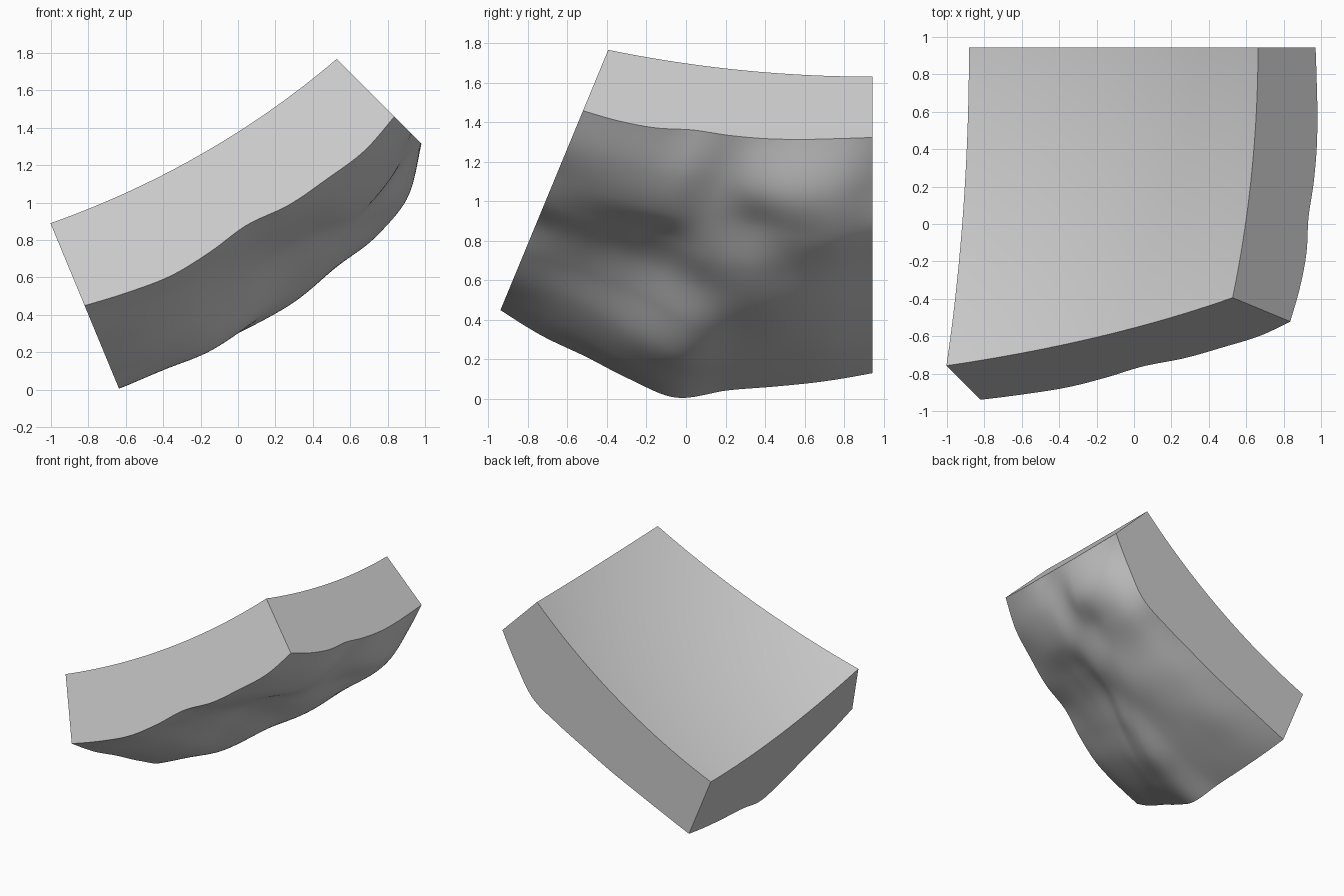
import bpy, bmesh, math
from mathutils import Vector

if "Cube" in bpy.data.objects:
    bpy.data.objects.remove(bpy.data.objects["Cube"])

# The slab is a wedge cut from a thick spherical shell by four planes through its centre
CENTRE = Vector((-2.705, 0.945, 5.0))
INNER_R = 4.763
A0, A1 = math.radians(22.5), math.radians(45)    # left to right
B0, B1 = math.radians(-22.5), 0.0                # front to back
N = 72

# Rough outer radius: rows front to back, columns left to right
RELIEF = [
    [5.273, 5.290, 5.300, 5.275, 5.240, 5.265, 5.262, 5.260, 5.217],
    [5.335, 5.335, 5.320, 5.280, 5.260, 5.280, 5.300, 5.290, 5.240],
    [5.380, 5.390, 5.370, 5.310, 5.270, 5.290, 5.330, 5.310, 5.246],
    [5.445, 5.460, 5.450, 5.370, 5.300, 5.310, 5.350, 5.320, 5.225],
    [5.495, 5.495, 5.510, 5.470, 5.400, 5.390, 5.350, 5.300, 5.234],
    [5.415, 5.440, 5.460, 5.460, 5.455, 5.430, 5.370, 5.360, 5.235],
    [5.365, 5.390, 5.420, 5.445, 5.455, 5.430, 5.415, 5.385, 5.225],
    [5.320, 5.340, 5.370, 5.390, 5.410, 5.410, 5.420, 5.360, 5.210],
    [5.270, 5.270, 5.280, 5.300, 5.320, 5.350, 5.370, 5.290, 5.198],
]


def smooth_sample(vals, t):
    """Catmull-Rom curve through evenly spaced values, t in 0..1."""
    s = t * (len(vals) - 1)
    i = min(int(s), len(vals) - 2)
    f = s - i
    p1, p2 = vals[i], vals[i + 1]
    p0 = vals[i - 1] if i > 0 else 2 * p1 - p2
    p3 = vals[i + 2] if i + 2 < len(vals) else 2 * p2 - p1
    return p1 + 0.5 * f * (p2 - p0 + f * (2*p0 - 5*p1 + 4*p2 - p3
                                          + f * (3*(p1 - p2) + p3 - p0)))


def direction(u, v):
    a, b = A0 + (A1 - A0) * u, B0 + (B1 - B0) * v
    return Vector((math.tan(a), math.tan(b), -1)).normalized()


bm = bmesh.new()
inner, outer = [], []
for j in range(N + 1):
    v = j / N
    inner.append([])
    outer.append([])
    for i in range(N + 1):
        u = i / N
        d = direction(u, v)
        r = smooth_sample([smooth_sample(row, u) for row in RELIEF], v)
        inner[j].append(bm.verts.new(CENTRE + d * INNER_R))
        outer[j].append(bm.verts.new(CENTRE + d * r))

# Concave top and rough underside
for grid in (inner, outer):
    for j in range(N):
        for i in range(N):
            f = bm.faces.new((grid[j][i], grid[j][i + 1],
                              grid[j + 1][i + 1], grid[j + 1][i]))
            f.smooth = True

# Four flat cut sides
rim = ([(0, i) for i in range(N)] + [(j, N) for j in range(N)]
       + [(N, i) for i in range(N, 0, -1)] + [(j, 0) for j in range(N, 0, -1)])
for k, (j, i) in enumerate(rim):
    j2, i2 = rim[(k + 1) % len(rim)]
    f = bm.faces.new((inner[j][i], inner[j2][i2], outer[j2][i2], outer[j][i]))
    f.smooth = False
    for e in f.edges:
        e.smooth = False

bmesh.ops.recalc_face_normals(bm, faces=bm.faces)
mesh = bpy.data.meshes.new("rock_shell_slab")
bm.to_mesh(mesh)
bm.free()

# Plain grey stone
stone = bpy.data.materials.new("grey stone")
stone.diffuse_color = (0.6, 0.6, 0.6, 1)
stone.use_nodes = True
stone.node_tree.nodes["Principled BSDF"].inputs["Base Color"].default_value = stone.diffuse_color
mesh.materials.append(stone)
slab = bpy.data.objects.new("rock_shell_slab", mesh)
bpy.context.collection.objects.link(slab)
